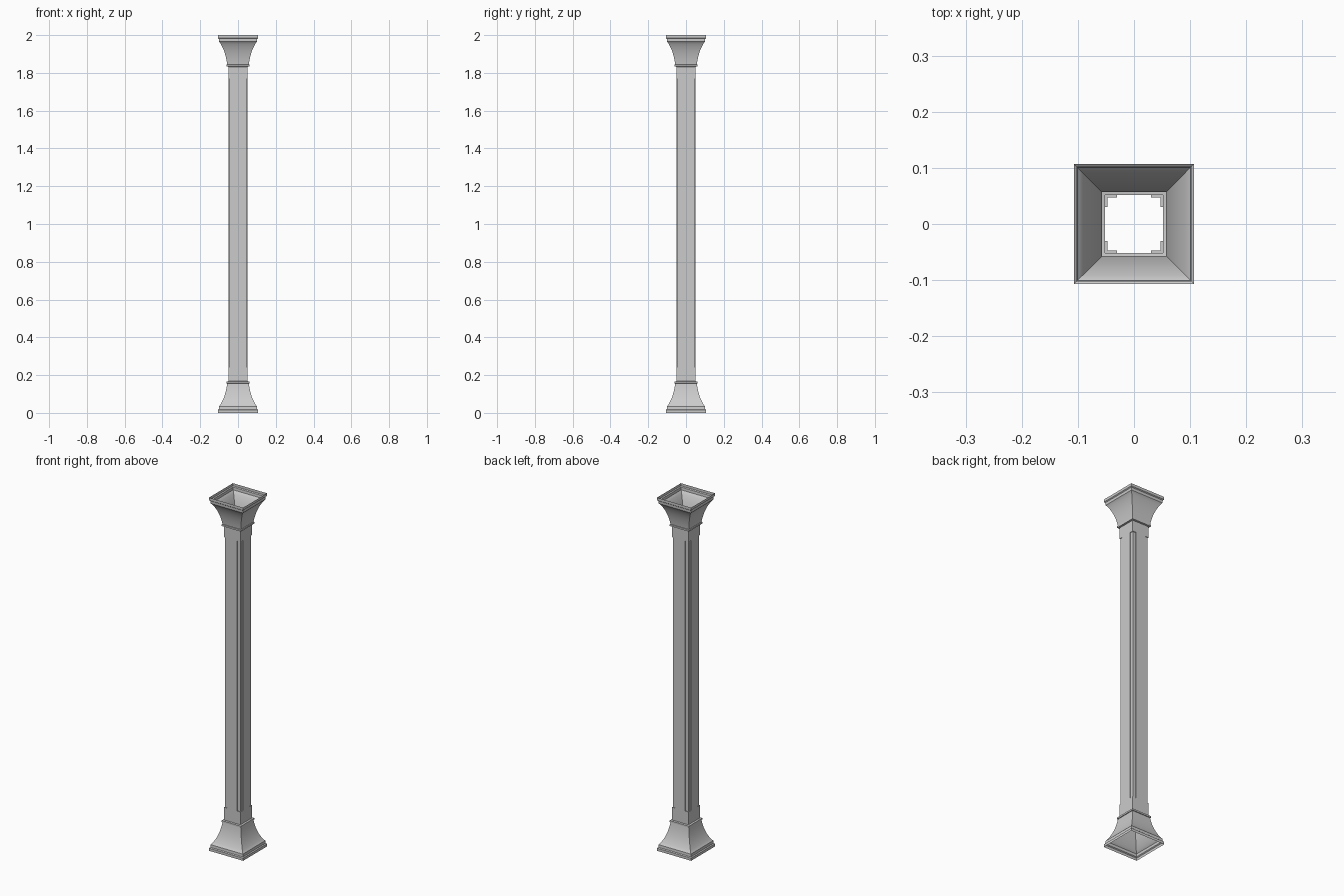
import bpy, bmesh

if "Cube" in bpy.data.objects:
    bpy.data.objects.remove(bpy.data.objects["Cube"])

HEIGHT = 2.0
SHAFT = 0.0515      # shaft half width
RECESS = 0.0475     # half width at the recessed corners
STRIP = 0.021       # width of each recessed corner strip


def turn4(quarter):
    """Repeat one corner's points around the four corners."""
    pts = []
    for _ in range(4):
        pts += quarter
        quarter = [(-y, x) for x, y in quarter]
    return pts


def loft(name, rings):
    """Skin a stack of (outline, z) rings from bottom to top, open at both ends."""
    bm = bmesh.new()
    rows = [[bm.verts.new((x, y, z)) for x, y in pts] for pts, z in rings]
    for low, high in zip(rows, rows[1:]):
        n = len(low)
        for i in range(n):
            j = (i + 1) % n
            bm.faces.new((low[i], low[j], high[j], high[i]))
    bmesh.ops.remove_doubles(bm, verts=bm.verts, dist=1e-5)
    mesh = bpy.data.meshes.new(name)
    bm.to_mesh(mesh)
    bm.free()
    ob = bpy.data.objects.new(name, mesh)
    bpy.context.collection.objects.link(ob)
    bpy.ops.object.select_all(action='DESELECT')
    ob.select_set(True)
    bpy.context.view_layer.objects.active = ob
    bpy.ops.object.shade_smooth_by_angle(angle=0.5)
    return ob


# Shaft: square tube with recessed corner strips along the middle length
def shaft_outline(r):
    a, e = SHAFT, SHAFT - STRIP
    return turn4([(a, e), (r, e), (r, r), (e, r), (e, a)])


plain = turn4([(SHAFT, SHAFT - STRIP)] * 2 + [(SHAFT, SHAFT)]
              + [(SHAFT - STRIP, SHAFT)] * 2)
cut = shaft_outline(RECESS)
loft("shaft", [(plain, 0.165), (plain, 0.24), (cut, 0.24),
               (cut, 1.77), (plain, 1.77), (plain, 1.835)])

# Moulding profile (half width, height): stepped lip, concave flare, collar
profile = [(0.107, 0.0), (0.107, 0.015), (0.102, 0.019), (0.101, 0.034),
           (0.097, 0.038)]
steps = 10
for i in range(steps + 1):
    t = i / steps
    p0, p1, p2 = (0.097, 0.038), (0.067, 0.082), (0.057, 0.156)
    profile.append(tuple((1 - t) ** 2 * a + 2 * t * (1 - t) * b + t * t * c
                         for a, b, c in zip(p0, p1, p2)))
profile += [(0.0605, 0.157), (0.0605, 0.166), (SHAFT, 0.168)]

# Base and its upside-down twin, the capital
loft("base", [(turn4([(h, h)]), z) for h, z in profile])
loft("capital", [(turn4([(h, h)]), HEIGHT - z) for h, z in reversed(profile)])
